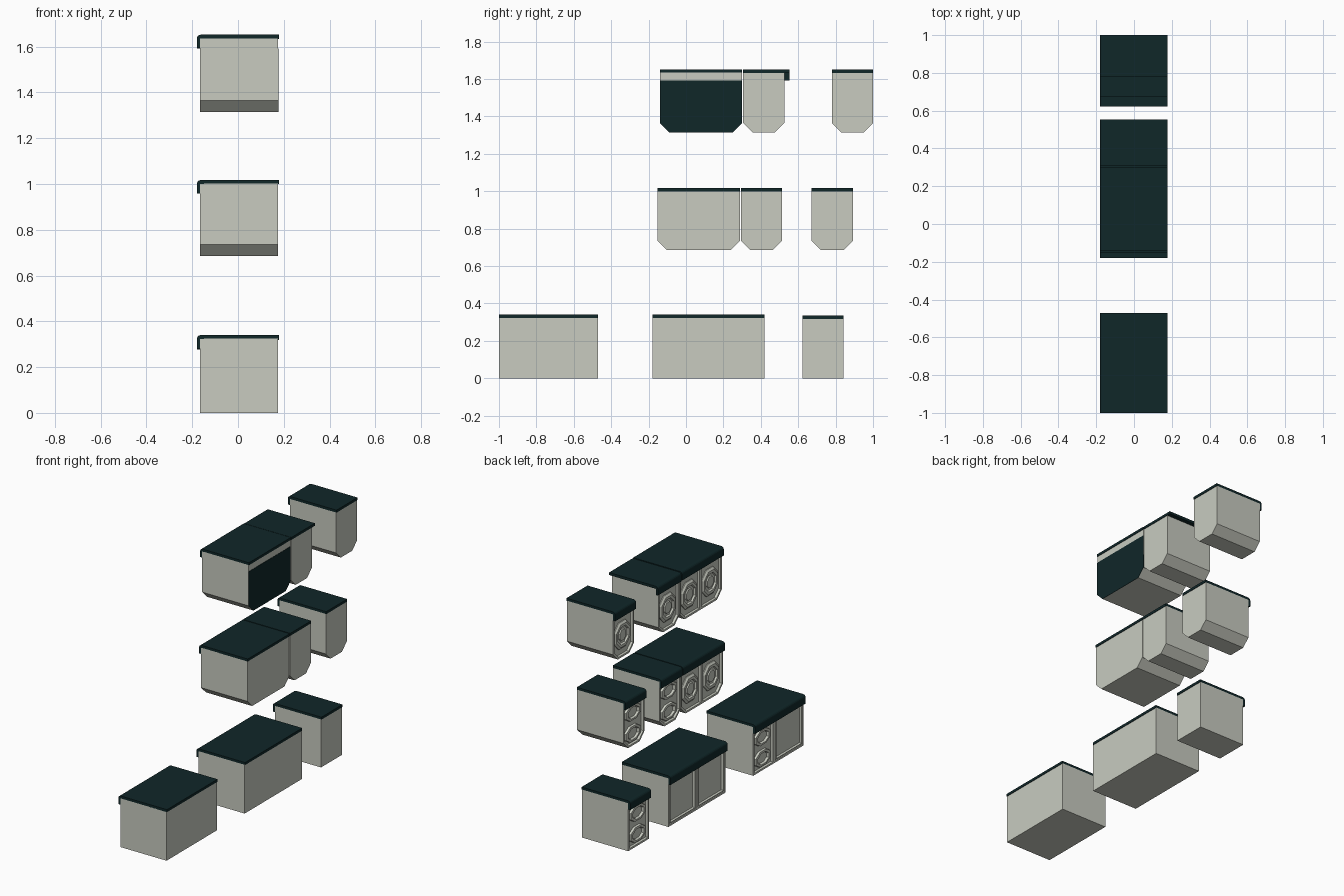
import bpy, bmesh, math

if "Cube" in bpy.data.objects:
    bpy.data.objects.remove(bpy.data.objects["Cube"])

BACK, RECESS, FRONT = 0.175, -0.148, -0.165


def material(name, rgb):
    m = bpy.data.materials.new(name)
    m.diffuse_color = (*rgb, 1)
    m.use_nodes = True
    m.node_tree.nodes["Principled BSDF"].inputs["Base Color"].default_value = m.diffuse_color
    return m


SHELL = material("pale_shell", (0.58, 0.60, 0.53))
DARK = material("dark_top", (0.005, 0.02, 0.022))


def finish(name, bm, mat):
    bmesh.ops.recalc_face_normals(bm, faces=bm.faces)
    me = bpy.data.meshes.new(name)
    bm.to_mesh(me)
    bm.free()
    me.materials.append(mat)
    ob = bpy.data.objects.new(name, me)
    bpy.context.collection.objects.link(ob)
    return ob


def loft(name, loops, mat=SHELL, closed=False):
    """Skin matching vertex loops; cap the ends, or join them into a ring."""
    bm = bmesh.new()
    rows = [[bm.verts.new(p) for p in loop] for loop in loops]
    pairs = list(zip(rows, rows[1:]))
    if closed:
        pairs.append((rows[-1], rows[0]))
    else:
        bm.faces.new(rows[0])
        bm.faces.new(rows[-1])
    for a, b in pairs:
        for i in range(len(a)):
            j = (i + 1) % len(a)
            bm.faces.new((a[i], a[j], b[j], b[i]))
    return finish(name, bm, mat)


def outline(y0, y1, z0, z1, c0, c1):
    """Cabinet end shape in y,z with optional cut lower corners."""
    pts = [(y0, z1)]
    pts += [(y0, z0 + c0), (y0 + c0, z0)] if c0 else [(y0, z0)]
    pts += [(y1 - c1, z0), (y1, z0 + c1)] if c1 else [(y1, z0)]
    return pts + [(y1, z1)]


def at_x(pts, x):
    return [(x, y, z) for y, z in pts]


def octagon(cy, cz, ry, rz, x):
    k = 1 / math.cos(math.pi / 8)
    return [(x, cy + ry * k * math.cos(a), cz + rz * k * math.sin(a))
            for a in (math.pi / 8 + i * math.pi / 4 for i in range(8))]


def boss(name, cy, cz, ry, rz, steps):
    """Stepped octagonal relief; steps are (radius fraction, x)."""
    loft(name, [octagon(cy, cz, ry * s, rz * s, x) for s, x in steps])


def frame(name, y0, y1, z0, z1, c0, c1, t=0.012):
    outer = outline(y0, y1, z0, z1, c0, c1)
    inner = outline(y0 + t, y1 - t, z0 + t, z1 - t,
                    c0 and c0 - t * 0.5, c1 and c1 - t * 0.5)
    loft(name, [at_x(outer, RECESS), at_x(outer, FRONT),
                at_x(inner, FRONT), at_x(inner, RECESS)], closed=True)


def counter(name, y0, y1, top):
    """Thin slab with a rounded nose and a lip hanging over the front."""
    r, t = 0.018, 0.017
    prof = [(0.178, top - t), (0.178, top)]
    for i in range(5):
        a = math.pi / 2 * (1 + i / 4)
        prof.append((-0.18 + r + r * math.cos(a), top - r + r * math.sin(a)))
    prof += [(-0.18, top - 0.058), (FRONT, top - 0.058), (FRONT, top - t)]
    loft(name, [[(x, y, z) for x, z in prof] for y in (y0, y1)], DARK)


def cabinet(name, y0, y1, z0, top, chamfer, bays, extra=0):
    z1 = top - 0.016
    body = outline(y0, y1, z0, z1, chamfer, chamfer)
    loft(name + "_body", [at_x(body, RECESS), at_x(body, BACK)])
    counter(name + "_counter", y0, y1 + extra, top)
    y = y0
    for n, (kind, w) in enumerate(bays):
        c0 = chamfer if n == 0 else 0
        c1 = chamfer if n == len(bays) - 1 else 0
        tag = f"{name}_{kind}_{n}"
        frame(tag + "_frame", y, y + w, z0, z1, c0, c1)
        cy = y + w / 2
        if kind == "porthole":
            boss(tag, cy, z0 + 0.14, 0.085, 0.088,
                 [(1, RECESS + 0.002), (1, -0.154), (0.85, -0.164), (0.66, -0.164),
                  (0.6, -0.153), (0.45, -0.153), (0.4, -0.16)])
        elif kind == "drawers":
            for part, dz in (("lower", 0.075), ("upper", 0.215)):
                boss(f"{tag}_{part}", cy, z0 + dz, 0.082, 0.052,
                     [(1, RECESS + 0.002), (0.95, -0.162), (0.7, -0.164), (0.6, -0.151)])
        else:
            # raised inner moulding of a plain door
            frame(tag + "_moulding", y + 0.018, y + w - 0.018,
                  z0 + 0.018, z1 - 0.018, 0, 0, 0.004)
        y += w


P, D = ("porthole", 0.22), ("drawers", 0.22)

# bottom row: square cabinets
cabinet("low_corner", -1.0, -0.47, 0, 0.34, 0, [("door", 0.31), D])
cabinet("low_double", -0.18, 0.42, 0, 0.34, 0, [("door", 0.30), ("door", 0.30)])
cabinet("low_single", 0.622, 0.842, 0, 0.335, 0, [D])

# middle row: cabinets with cut lower corners
cabinet("mid_double", -0.152, 0.288, 0.685, 1.017, 0.05, [P, P])
cabinet("mid_drawers", 0.294, 0.514, 0.685, 1.017, 0.05, [D])
cabinet("mid_single", 0.672, 0.892, 0.685, 1.017, 0.05, [D])

# top row
cabinet("high_double", -0.14, 0.30, 1.315, 1.652, 0.05, [P, P])
cabinet("high_overhang", 0.306, 0.526, 1.315, 1.65, 0.05, [P], extra=0.027)
cabinet("high_single", 0.78, 1.0, 1.315, 1.65, 0.05, [P])

# dark back panel on the upper double cabinet
panel = outline(-0.14, 0.30, 1.315, 1.592, 0.05, 0.05)
loft("dark_back_panel", [at_x(panel, BACK - 0.002), at_x(panel, BACK + 0.002)], DARK)
